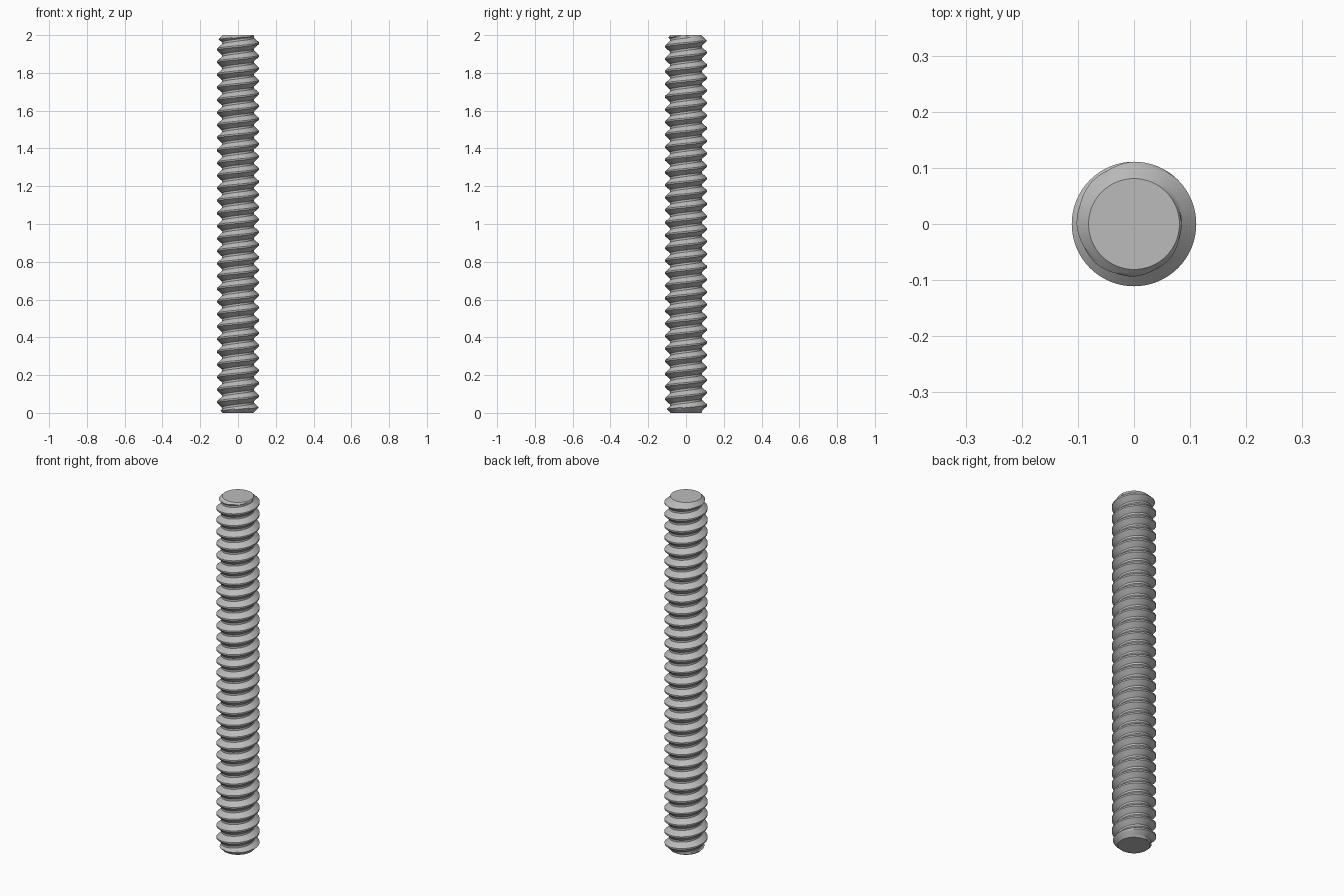
import bpy
import bmesh
import math

# Remove the default cube
cube = bpy.data.objects.get("Cube")
if cube:
    bpy.data.objects.remove(cube, do_unlink=True)

LENGTH = 2.0
PITCH = LENGTH / 30
CREST, ROOT, TIP = 0.111, 0.085, 0.081   # thread, core and end-face radii
CREST_HALF, ROOT_HALF = 0.06, 0.42       # flat limits as fractions of a pitch
PHASE = 0.0237                           # height of the first crest at +x
SEGMENTS = 64
STEP = 0.06


def thread_radius(u):
    """Radius of the trapezoid thread, u in pitches from a crest."""
    d = abs(u - round(u))
    t = (d - CREST_HALF) / (ROOT_HALF - CREST_HALF)
    t = min(max(t, 0), 1)
    return CREST + (ROOT - CREST) * t


def rod_point(angle, u):
    """Point on the helical surface, trimmed by the chamfered ends."""
    z = PHASE + PITCH * (u + angle / math.tau)
    z = min(max(z, 0), LENGTH)
    chamfer = TIP + min(z, LENGTH - z)
    r = min(thread_radius(u), chamfer)
    return (r * math.cos(angle), r * math.sin(angle), z)


# Rows follow the helix so that crests and roots stay crisp
steps = [CREST_HALF + STEP * i for i in range(7)]
fractions = steps + [1 - f for f in reversed(steps)]
rows = [turn + f for turn in range(-3, 33) for f in fractions]

bm = bmesh.new()
grid = [[bm.verts.new(rod_point(math.tau * s / SEGMENTS, u))
         for s in range(SEGMENTS + 1)] for u in rows]
for low, high in zip(grid, grid[1:]):
    for s in range(SEGMENTS):
        bm.faces.new((low[s], low[s + 1], high[s + 1], high[s]))

# Weld the seam and the collapsed rows, then close both ends
bmesh.ops.remove_doubles(bm, verts=bm.verts, dist=0.00002)
loose = [e for e in bm.edges if not e.link_faces]
bmesh.ops.delete(bm, geom=loose, context='EDGES')
rims = [e for e in bm.edges if e.is_boundary]
bmesh.ops.holes_fill(bm, edges=rims, sides=0)
bmesh.ops.recalc_face_normals(bm, faces=bm.faces)

mesh = bpy.data.meshes.new("threaded_rod")
bm.to_mesh(mesh)
bm.free()
rod = bpy.data.objects.new("threaded_rod", mesh)
bpy.context.collection.objects.link(rod)

# Plain grey metal
steel = bpy.data.materials.new("grey_steel")
steel.use_nodes = True
colour = (0.5, 0.5, 0.5, 1)
steel.diffuse_color = colour
for node in steel.node_tree.nodes:
    if node.type == 'BSDF_PRINCIPLED':
        node.inputs["Base Color"].default_value = colour
mesh.materials.append(steel)

# Smooth around the rod, sharp along the thread edges
bpy.ops.object.select_all(action='DESELECT')
rod.select_set(True)
bpy.context.view_layer.objects.active = rod
bpy.ops.object.shade_smooth_by_angle(angle=math.radians(30))
